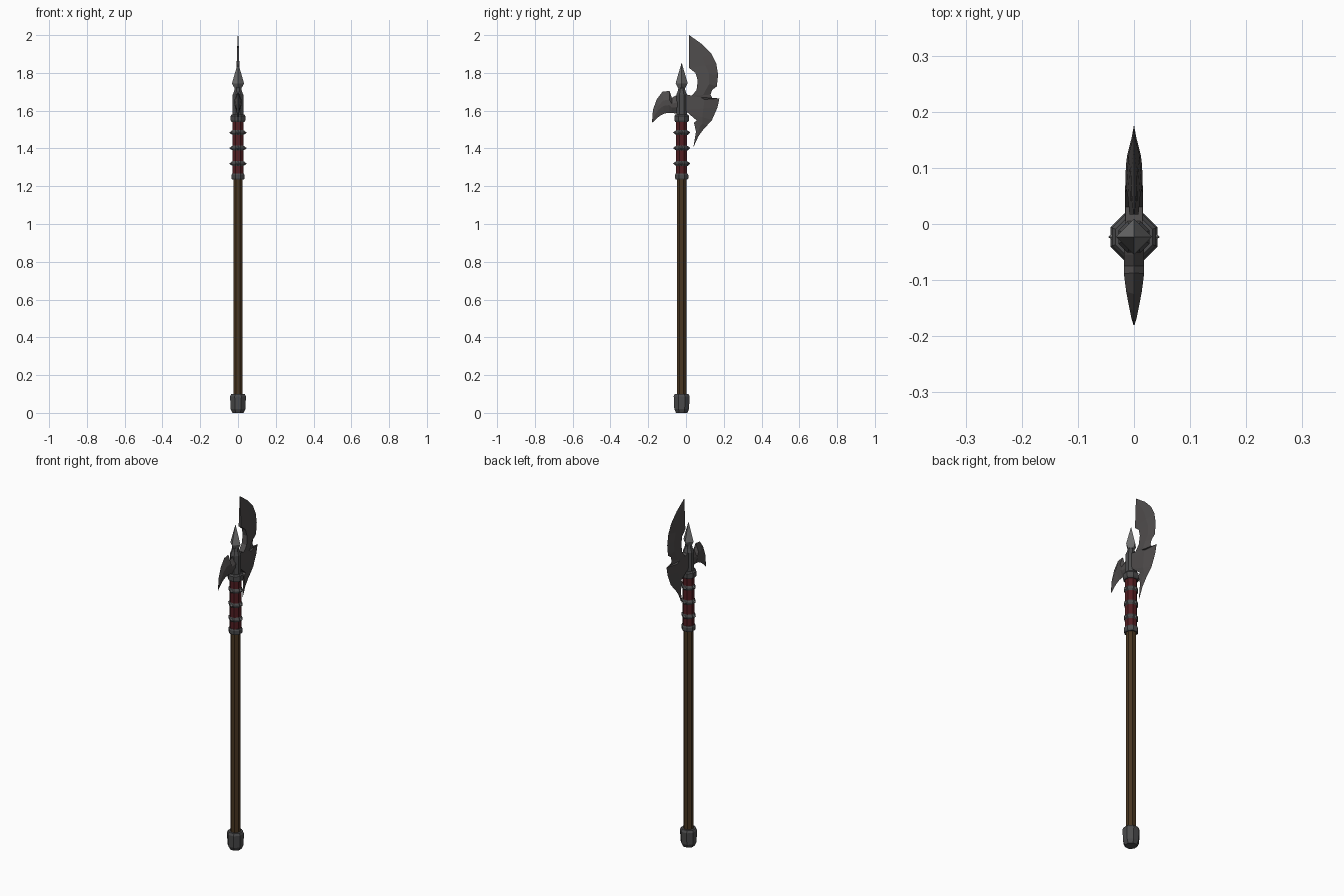
import bpy, bmesh, math
from mathutils import Vector, Matrix

if "Cube" in bpy.data.objects:
    bpy.data.objects.remove(bpy.data.objects["Cube"])

CY = -0.023  # pole axis sits slightly behind the blade centre


def mat(name, c):
    m = bpy.data.materials.new(name)
    m.diffuse_color = (*c, 1)
    m.use_nodes = True
    m.node_tree.nodes["Principled BSDF"].inputs["Base Color"].default_value = m.diffuse_color
    return m


IRON = mat("dark iron", (0.07, 0.07, 0.072))
STEEL = mat("blade steel", (0.078, 0.072, 0.072))
BRIGHT = mat("worn steel", (0.16, 0.16, 0.16))
WOOD = mat("brown wood", (0.066, 0.037, 0.015))
RED = mat("red leather", (0.085, 0.013, 0.016))


def finish(name, bm, material):
    bmesh.ops.remove_doubles(bm, verts=bm.verts, dist=1e-5)
    bmesh.ops.recalc_face_normals(bm, faces=bm.faces)
    me = bpy.data.meshes.new(name)
    bm.to_mesh(me)
    bm.free()
    me.materials.append(material)
    ob = bpy.data.objects.new(name, me)
    bpy.context.collection.objects.link(ob)
    return ob


def lathe(name, profile, material, sides=8, flat=True):
    """Faceted turned part; profile is (radius to flat, z) from the bottom up."""
    bm = bmesh.new()
    off = math.pi / sides if flat else 0
    k = 1 / math.cos(math.pi / sides) if flat else 1
    rings = []
    for r, z in profile:
        rings.append([bm.verts.new((r * k * math.cos(off + i * math.tau / sides),
                                    CY + r * k * math.sin(off + i * math.tau / sides), z))
                      for i in range(sides)])
    for a, b in zip(rings, rings[1:]):
        for i in range(sides):
            j = (i + 1) % sides
            bm.faces.new((a[i], a[j], b[j], b[i]))
    bm.faces.new(rings[0])
    bm.faces.new(rings[-1])
    return finish(name, bm, material)


def blade(name, sections, ridge, thick):
    """Strip of (edge y, edge z, back y, back z, thickness scale): sharp edge, thick back."""
    bm = bmesh.new()
    for s in (-1, 1):
        rows = []
        for ey, ez, by, bz, t in sections:
            e, b = Vector((0, ey, ez)), Vector((0, by, bz))
            m = e.lerp(b, ridge)
            x = Vector((s * thick * t, 0, 0))
            rows.append([bm.verts.new(p) for p in (e, m + x * 0.9, b + x, b)])
        for a, b in zip(rows, rows[1:]):
            for i in range(3):
                bm.faces.new((a[i], a[i + 1], b[i + 1], b[i]))
    bmesh.ops.remove_doubles(bm, verts=bm.verts, dist=1e-5)
    bmesh.ops.dissolve_degenerate(bm, dist=1e-5, edges=bm.edges)
    # drop the hidden centre walls' duplicates and close the ends
    bmesh.ops.holes_fill(bm, edges=[e for e in bm.edges if e.is_boundary])
    return finish(name, bm, material=STEEL)


# Pole, pommel, grip and collars
lathe("pommel", [(0.03, 0), (0.039, 0.02), (0.042, 0.088), (0.036, 0.1)], IRON)
lathe("shaft", [(0.025, 0.09), (0.025, 1.25)], WOOD)
lathe("lower_collar", [(0.031, 1.235), (0.035, 1.242), (0.035, 1.26), (0.031, 1.267)], IRON)
lathe("grip", [(0.029, 1.255), (0.029, 1.55)], RED)
lathe("upper_collar", [(0.034, 1.54), (0.039, 1.548), (0.039, 1.572), (0.033, 1.58)], IRON)

# Studded bands on the grip
for n, z in enumerate((1.32, 1.402, 1.484)):
    lathe(f"band_{n}", [(0.029, z - 0.013), (0.035, z - 0.003), (0.035, z + 0.003),
                        (0.029, z + 0.013)], IRON)
    bm = bmesh.new()
    for i in range(4):
        rot = Matrix.Rotation(i * math.pi / 2, 4, 'Z') @ Matrix.Rotation(math.pi / 2, 4, 'Y')
        bmesh.ops.create_cone(bm, segments=4, radius1=0.012, radius2=0, depth=0.014, cap_ends=True,
                              matrix=Matrix.Translation((0, CY, z)) @ rot @ Matrix.Translation((0, 0, 0.039)))
    finish(f"studs_{n}", bm, BRIGHT)

# Head socket and top spike
lathe("socket", [(0.028, 1.575), (0.028, 1.685), (0.02, 1.705), (0.016, 1.725)], IRON)
lathe("spike", [(0.014, 1.71), (0.032, 1.745), (0.016, 1.8), (0.0005, 1.852)], BRIGHT, sides=4, flat=False)

# Main crescent blade, upper horn to lower horn
blade("axe_blade", [
    (0.017, 2.0, 0.017, 1.99, 0.1), (0.085, 1.952, 0.017, 1.91, 0.3),
    (0.135, 1.9, 0.017, 1.86, 0.4), (0.16, 1.85, 0.017, 1.826, 0.5),
    (0.17, 1.79, 0.05, 1.80, 0.7), (0.163, 1.728, 0.062, 1.76, 0.85),
    (0.138, 1.71, 0.056, 1.71, 1), (0.13, 1.685, 0.03, 1.678, 1),
    (0.145, 1.657, -0.02, 1.69, 1), (0.177, 1.665, -0.02, 1.65, 1),
    (0.166, 1.615, -0.02, 1.605, 1), (0.137, 1.55, 0.01, 1.588, 0.9),
    (0.11, 1.52, 0.057, 1.548, 0.6), (0.095, 1.505, 0.042, 1.536, 0.5),
    (0.066, 1.465, 0.053, 1.49, 0.3), (0.041, 1.41, 0.041, 1.418, 0.1)], 0.4, 0.016)

# Rear hooked fluke, root to tip; both long edges taper to the point
bm = bmesh.new()
upper = [(-0.02, 1.685), (-0.055, 1.68), (-0.075, 1.668), (-0.087, 1.705), (-0.125, 1.7),
         (-0.155, 1.66), (-0.175, 1.605), (-0.18, 1.537)]
lower = [(-0.02, 1.582), (-0.055, 1.585), (-0.075, 1.588), (-0.09, 1.589), (-0.115, 1.585),
         (-0.138, 1.573), (-0.158, 1.556), (-0.18, 1.535)]
widths = [0.018, 0.018, 0.018, 0.018, 0.014, 0.009, 0.005, 0.001]
for s in (-1, 1):
    rows = [[bm.verts.new(p) for p in ((0, u[0], u[1]),
             (s * w, (u[0] + l[0]) / 2, u[1] * 0.6 + l[1] * 0.4),
             (s * w * 0.9, (u[0] + l[0]) / 2, u[1] * 0.35 + l[1] * 0.65), (0, l[0], l[1]))]
            for u, l, w in zip(upper, lower, widths)]
    for a, b in zip(rows, rows[1:]):
        for i in range(3):
            bm.faces.new((a[i], a[i + 1], b[i + 1], b[i]))
finish("rear_fluke", bm, STEEL)
